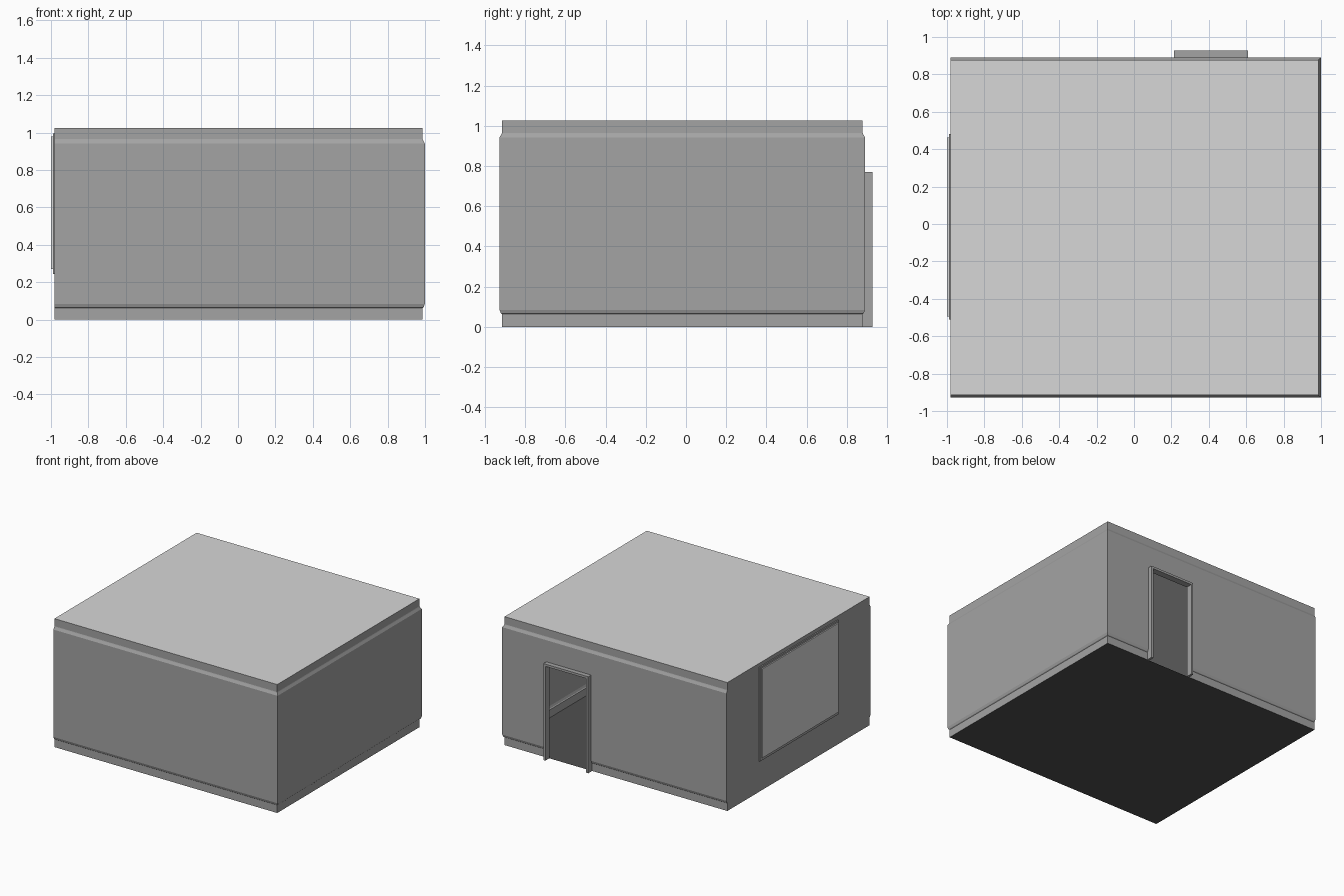
import bpy, bmesh

if "Cube" in bpy.data.objects:
    bpy.data.objects.remove(bpy.data.objects["Cube"])


def material(name, v):
    m = bpy.data.materials.new(name)
    m.diffuse_color = (v, v, v, 1)
    m.use_nodes = True
    m.node_tree.nodes["Principled BSDF"].inputs["Base Color"].default_value = m.diffuse_color
    return m


wall_grey = material("wall mid grey", 0.37)
light_grey = material("ceiling and pane light grey", 0.68)
floor_grey = material("floor dark grey", 0.08)


def finish(name, bm, *mats):
    bmesh.ops.recalc_face_normals(bm, faces=bm.faces)
    me = bpy.data.meshes.new(name)
    bm.to_mesh(me)
    bm.free()
    ob = bpy.data.objects.new(name, me)
    for m in mats:
        me.materials.append(m)
    bpy.context.collection.objects.link(ob)
    return ob


def box(name, lo, hi, mat):
    bm = bmesh.new()
    bmesh.ops.create_cube(bm, size=1)
    for v in bm.verts:
        v.co = [(a + b) / 2 + c * (b - a) for a, b, c in zip(lo, hi, v.co)]
    return finish(name, bm, mat)


X0, X1, Y0, Y1, TOP = -0.98, 0.987, -0.915, 0.878, 1.025
DX0, DX1, DTOP = 0.214, 0.61, 0.77

# wall profile: (outward offset, height), with skirting and crown steps
profile = [(0, 0), (0, 0.063), (0.006, 0.068), (0.012, 0.085), (0.012, DTOP),
           (0.012, 0.942), (0.002, 0.96), (0, 0.965), (0, TOP)]
# plan path: (x, y, outward x, outward y)
path = [(X0, Y1, 0, 1), (DX0, Y1, 0, 1), (DX1, Y1, 0, 1),
        (X1, Y1, 1, 1), (X1, Y0, 1, -1), (X0, Y0, 0, -1)]

# thin room shell: three moulded walls, flat left wall, floor and roof
bm = bmesh.new()
cols = [[bm.verts.new((x + ox * o, y + oy * o, z)) for o, z in profile]
        for x, y, ox, oy in path]
for s, (a, b) in enumerate(zip(cols, cols[1:])):
    for i in range(len(profile) - 1):
        if s == 1 and profile[i + 1][1] <= DTOP:
            continue  # doorway opening
        bm.faces.new((a[i], b[i], b[i + 1], a[i + 1]))
bm.faces.new(cols[0] + cols[-1][::-1])
bm.faces.new([c[-1] for c in cols]).material_index = 1
bm.faces.new([c[0] for c in cols]).material_index = 2
finish("room_shell", bm, wall_grey, light_grey, floor_grey)

# door frame
T = 0.018
box("door_jamb_left", (DX0, 0.875, 0), (DX0 + T, 0.927, DTOP), wall_grey)
box("door_jamb_right", (DX1 - T, 0.875, 0), (DX1, 0.927, DTOP), wall_grey)
box("door_head", (DX0 + T, 0.875, DTOP - T), (DX1 - T, 0.927, DTOP), wall_grey)

# window on the left wall: surround plate and raised pane
box("window_surround", (-0.99, -0.51, 0.245), (X0, 0.48, 0.995), wall_grey)
box("window_pane", (-1.0, -0.495, 0.27), (-0.99, 0.462, 0.98), light_grey)
